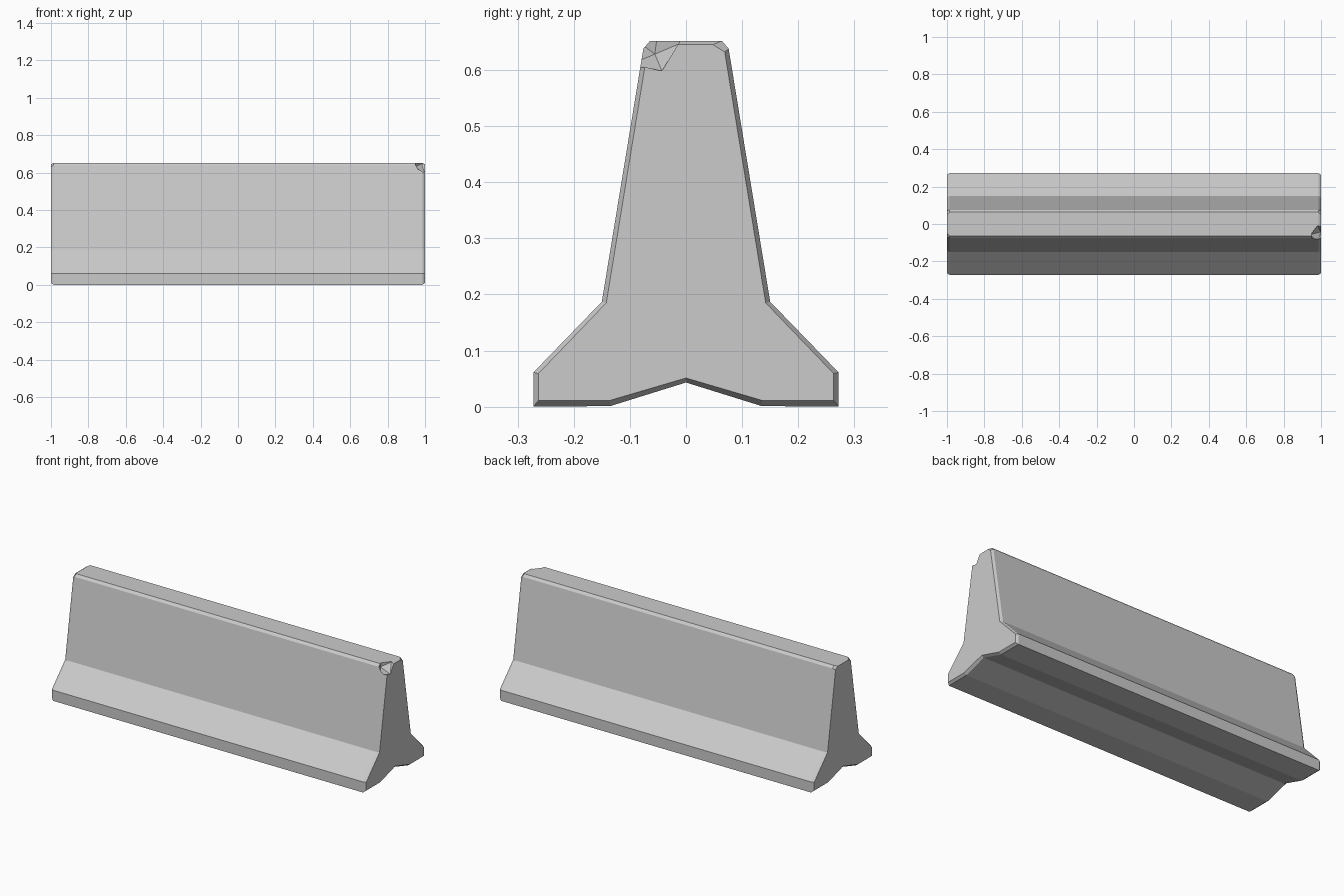
import bpy, bmesh
from mathutils import Matrix

if "Cube" in bpy.data.objects:
    bpy.data.objects.remove(bpy.data.objects["Cube"])

# Half profiles (y, z): full section and the smaller end face
outer = [(0, .043), (.135, .001), (.272, 0), (.272, .061), (.15, .187), (.076, .638), (.064, .652)]
inner = [(0, .051), (.136, .011), (.263, .011), (.263, .059), (.142, .185), (.069, .632), (.048, .645)]


def mirrored(half):
    return half + [(-y, z) for y, z in reversed(half[1:])]


def make_object(name, bm):
    bmesh.ops.recalc_face_normals(bm, faces=bm.faces)
    mesh = bpy.data.meshes.new(name)
    bm.to_mesh(mesh)
    bm.free()
    obj = bpy.data.objects.new(name, mesh)
    bpy.context.collection.objects.link(obj)
    return obj


# Concrete barrier: four sections lofted along x, giving bevelled ends
bm = bmesh.new()
rings = []
for x, half in [(-1, inner), (-.986, outer), (.986, outer), (1, inner)]:
    rings.append([bm.verts.new((x, y, z)) for y, z in mirrored(half)])
n = len(rings[0])
for a, b in zip(rings, rings[1:]):
    for i in range(n):
        j = (i + 1) % n
        bm.faces.new((a[i], a[j], b[j], b[i]))
bm.faces.new(rings[0])
bm.faces.new(rings[-1])
barrier = make_object("concrete_barrier", bm)

# Broken corner: faceted lump cut out of the front right top
bm = bmesh.new()
bmesh.ops.create_icosphere(bm, subdivisions=1, radius=.06,
                           matrix=Matrix.Translation((.998, -.066, .653)) @ Matrix.Rotation(.4, 4, 'X'))
cutter = make_object("chip_cutter", bm)
cutter.hide_render = True
cut = barrier.modifiers.new("chip", 'BOOLEAN')
cut.operation = 'DIFFERENCE'
cut.solver = 'EXACT'
cut.object = cutter
bpy.context.view_layer.objects.active = barrier
bpy.ops.object.modifier_apply(modifier="chip")
bpy.data.objects.remove(cutter)
